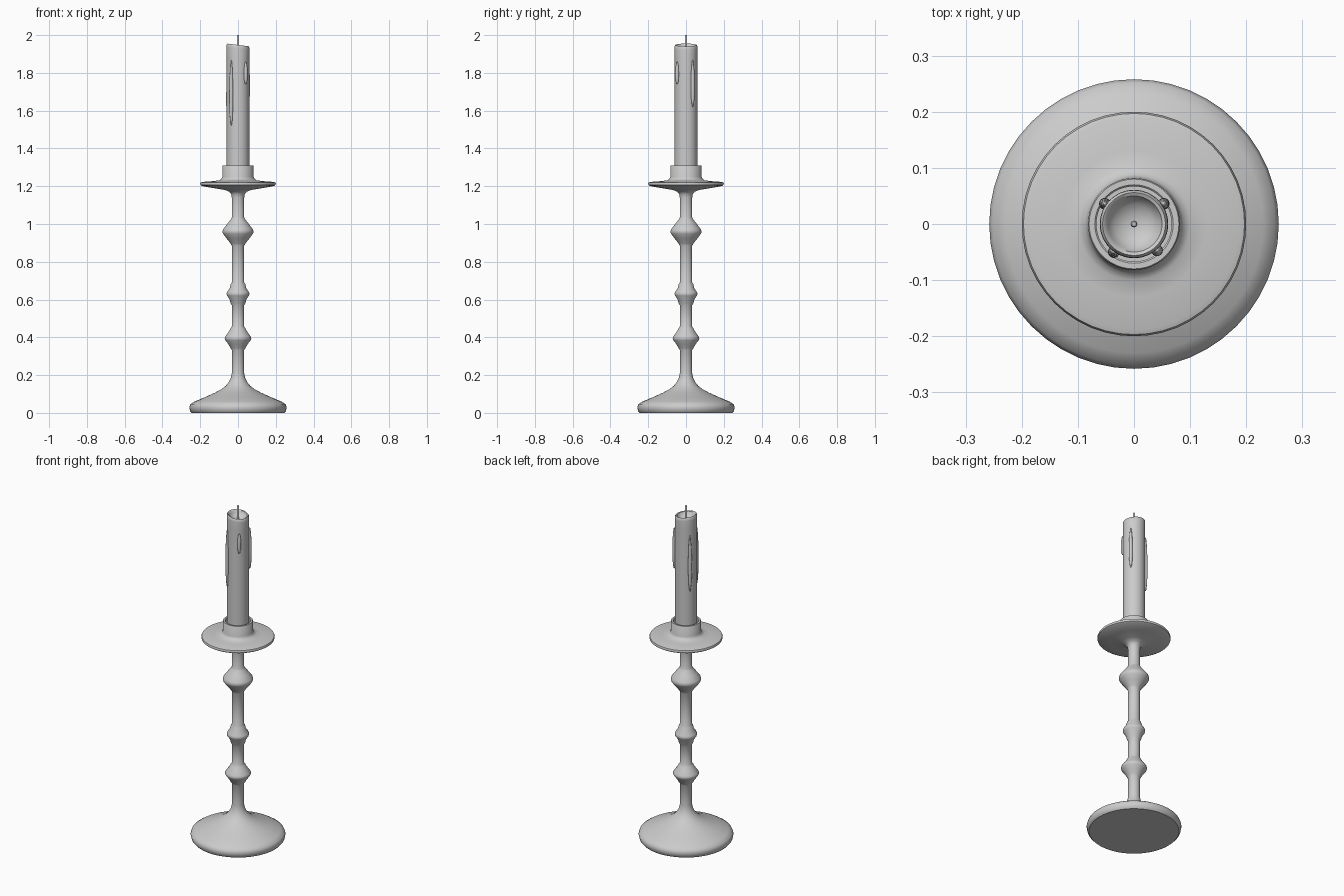
import bpy, bmesh, math
from mathutils import Vector

if "Cube" in bpy.data.objects:
    bpy.data.objects.remove(bpy.data.objects["Cube"])


def lathe(name, profile, segments=48, angle=40, warp=None):
    """Revolve (radius, height) points around z; radius 0 becomes a pole."""
    bm = bmesh.new()
    rings = []
    for r, z in profile:
        if r == 0:
            rings.append([bm.verts.new((0, 0, z))])
        else:
            rings.append([bm.verts.new((r * math.cos(2 * math.pi * i / segments),
                                        r * math.sin(2 * math.pi * i / segments), z))
                          for i in range(segments)])
    for a, b in zip(rings, rings[1:]):
        for i in range(segments):
            j = (i + 1) % segments
            quad = [a[i % len(a)], a[j % len(a)], b[j % len(b)], b[i % len(b)]]
            bm.faces.new(list(dict.fromkeys(quad)))
    if warp:
        for v in bm.verts:
            v.co = warp(v.co)
    bmesh.ops.recalc_face_normals(bm, faces=bm.faces[:])
    return finish(name, bm, angle)


def finish(name, bm, angle=40):
    mesh = bpy.data.meshes.new(name)
    bm.to_mesh(mesh)
    bm.free()
    ob = bpy.data.objects.new(name, mesh)
    bpy.context.collection.objects.link(ob)
    bpy.ops.object.select_all(action='DESELECT')
    ob.select_set(True)
    bpy.context.view_layer.objects.active = ob
    bpy.ops.object.shade_smooth_by_angle(angle=math.radians(angle))
    return ob


STEM = 0.033


def bead(z, r, half):
    """Turned knob: flared neck, sloping sides, softened waist."""
    side = [(STEM, half), (STEM + 0.006, half * 0.85), (r * 0.72, half * 0.5),
            (r * 0.95, half * 0.16)]
    return ([(a, z - h) for a, h in side] + [(r, z)]
            + [(a, z + h) for a, h in reversed(side)])


# Candlestick: foot, knobbed stem, drip plate and socket in one profile
profile = [(0, 0), (0.245, 0), (0.254, 0.01), (0.258, 0.03), (0.252, 0.046),
           (0.23, 0.06), (0.18, 0.081), (0.12, 0.108), (0.09, 0.124),
           (0.065, 0.143), (0.048, 0.164), (0.038, 0.185), (STEM, 0.21)]
profile += bead(0.395, 0.071, 0.062)
profile += bead(0.63, 0.061, 0.06)
profile += bead(0.96, 0.083, 0.075)
profile += [(STEM, 1.14), (0.036, 1.158), (0.046, 1.171), (0.07, 1.18),
            (0.13, 1.19), (0.19, 1.201), (0.198, 1.206), (0.2, 1.213),
            (0.197, 1.22), (0.188, 1.223), (0.13, 1.227), (0.1, 1.231),
            (0.088, 1.238), (0.083, 1.25), (0.082, 1.308), (0.08, 1.311),
            (0.07, 1.311), (0.067, 1.308), (0.067, 1.235), (0, 1.235)]
lathe("candlestick", profile)


# Candle with a slanted rim and melted hollow
def slant(co):
    k = max(0.0, (co.z - 1.85) / 0.1)
    return Vector((co.x, co.y, co.z - 0.13 * co.x * k))


lathe("candle", [(0, 1.236), (0.06, 1.236), (0.06, 1.6), (0.06, 1.88), (0.061, 1.93),
                 (0.06, 1.942), (0.056, 1.948), (0.05, 1.945), (0.046, 1.935),
                 (0.035, 1.923), (0.018, 1.915), (0, 1.913)], warp=slant)

# Wick
lathe("wick", [(0, 1.9), (0.006, 1.9), (0.006, 1.996), (0.004, 2.0), (0, 2.0)], 12)

# Wax drips: slender drops, fuller towards the bottom
for n, (x, y, low, high) in enumerate([(-0.036, -0.05, 1.52, 1.87),
                                       (0.041, -0.047, 1.74, 1.86),
                                       (0.053, 0.036, 1.62, 1.87),
                                       (-0.052, 0.036, 1.51, 1.85)], 1):
    mid, half = (low + high) / 2, (high - low) / 2
    pts = [(0, low)]
    for k in range(1, 12):
        t = -math.cos(math.pi * k / 12)
        pts.append((0.0105 * math.sqrt(1 - t * t) * (1 - 0.12 * t), mid + half * t))
    pts.append((0, high))
    drip = lathe("wax_drip_%d" % n, pts, 14, 60)
    drip.location = (x, y, 0)
